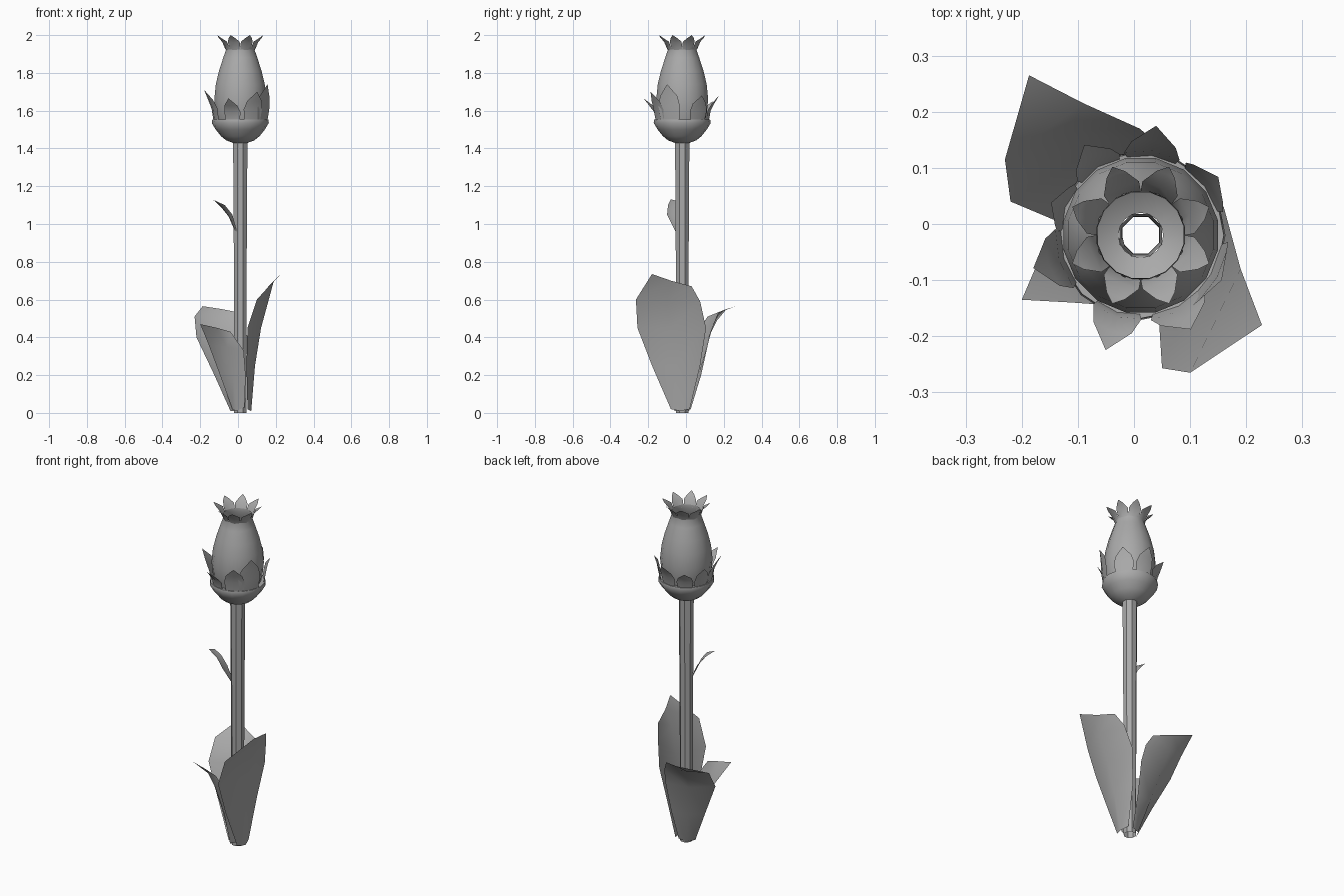
import bpy, bmesh, math
from mathutils import Vector

CX, CY = 0.012, -0.02  # stem axis

grey = bpy.data.materials.new("soft_grey")
grey.diffuse_color = (0.4, 0.4, 0.4, 1)


def finish(name, bm, angle=40):
    bmesh.ops.remove_doubles(bm, verts=bm.verts, dist=0.0002)
    bmesh.ops.recalc_face_normals(bm, faces=bm.faces)
    me = bpy.data.meshes.new(name)
    bm.to_mesh(me)
    bm.free()
    me.materials.append(grey)
    ob = bpy.data.objects.new(name, me)
    bpy.context.collection.objects.link(ob)
    bpy.ops.object.select_all(action='DESELECT')
    ob.select_set(True)
    bpy.context.view_layer.objects.active = ob
    bpy.ops.object.shade_smooth_by_angle(angle=math.radians(angle))
    return ob


def polar(r, a, z):
    return Vector((CX + r * math.cos(a), CY + r * math.sin(a), z))


def grid(bm, rows, wrap=False):
    """Skin equal-length rows of points."""
    vs = [[bm.verts.new(p) for p in row] for row in rows]
    n = len(vs[0])
    for a, b in zip(vs, vs[1:]):
        for i in range(n if wrap else n - 1):
            j = (i + 1) % n
            bm.faces.new((a[i], a[j], b[j], b[i]))


def lathe(name, profile, sides, start=0.0):
    bm = bmesh.new()
    grid(bm, [[polar(r, start + math.tau * i / sides, z) for i in range(sides)]
              for r, z in profile], wrap=True)
    return finish(name, bm)


def blade(name, rows):
    bm = bmesh.new()
    grid(bm, rows)
    return finish(name, bm, 50)


# Hollow stem, bud and the cup beneath it
lathe("stem", [(0.035, 0.0), (0.036, 0.7), (0.041, 1.44)], 8, math.pi / 8)
lathe("bud", [(0.115, 1.52), (0.132, 1.58), (0.14, 1.66), (0.132, 1.74), (0.115, 1.81),
              (0.092, 1.88), (0.078, 1.92), (0.08, 1.94)], 16, math.pi / 16)
lathe("cup", [(0.04, 1.43), (0.075, 1.443), (0.102, 1.465), (0.13, 1.50), (0.151, 1.535),
              (0.148, 1.553), (0.12, 1.55)], 16)

# Curled teeth around the bud opening
bm = bmesh.new()
for k in range(8):
    a = math.pi / 8 + k * math.pi / 4
    w = math.pi / 8
    grid(bm, [[polar(0.079, a - w, 1.925), polar(0.08, a, 1.92), polar(0.079, a + w, 1.925)],
              [polar(0.096, a - 0.36, 1.965), polar(0.092, a, 1.96), polar(0.096, a + 0.36, 1.965)],
              [polar(0.118, a - 0.15, 1.985), polar(0.118, a, 1.985), polar(0.118, a + 0.15, 1.985)],
              [polar(0.132, a, 2.0)] * 3])
bmesh.ops.dissolve_degenerate(bm, dist=0.0002, edges=bm.edges)
finish("bud_teeth", bm)

# Sepals: angle in degrees, tip radius, tip height, half width
sepals = [(197, 0.20, 1.71, 0.055), (253, 0.214, 1.665, 0.045), (-62, 0.19, 1.70, 0.055),
          (-29, 0.165, 1.74, 0.065), (37, 0.173, 1.68, 0.055), (82, 0.197, 1.68, 0.05),
          (122, 0.19, 1.65, 0.045), (160, 0.17, 1.66, 0.045)]
bm = bmesh.new()
for deg, r, z, w in sepals:
    a = math.radians(deg)
    side = Vector((-math.sin(a), math.cos(a), 0))
    rows = []
    for t, rad, k in ((0, 0.142, 0.85), (0.4, 0.152, 1.0), (0.68, 0.145 + (r - 0.145) * 0.5, 0.8),
                      (1, r, 0.0)):
        h = 1.545 + (z - 1.545) * t
        mid = polar(rad, a, h)
        edge = polar(rad - 0.01 * k, a, h)
        rows.append([edge - side * w * k, mid, edge + side * w * k])
    grid(bm, rows)
bmesh.ops.dissolve_degenerate(bm, dist=0.0002, edges=bm.edges)
finish("sepals", bm, 50)

# Broad leaves from the foot of the stem: left edge, middle, right edge per row
blade("right_leaf", [
    [(0.05, -0.08, 0.02), (0.07, -0.03, 0.01), (0.055, 0.02, 0.02)],
    [(0.045, -0.18, 0.25), (0.09, -0.06, 0.25), (0.07, 0.075, 0.25)],
    [(0.05, -0.257, 0.45), (0.122, -0.08, 0.45), (0.1, 0.106, 0.45)],
    [(0.10, -0.265, 0.60), (0.163, -0.1, 0.60), (0.13, 0.075, 0.59)],
    [(0.228, -0.18, 0.735), (0.19, -0.08, 0.70), (0.16, 0.03, 0.67)]])
blade("back_leaf", [
    [(-0.04, -0.03, 0.01), (-0.015, 0.015, 0.01), (0.03, 0.025, 0.02)],
    [(-0.125, 0.0, 0.2), (-0.06, 0.065, 0.2), (0.04, 0.08, 0.2)],
    [(-0.22, 0.04, 0.40), (-0.10, 0.115, 0.39), (0.05, 0.12, 0.38)],
    [(-0.23, 0.115, 0.51), (-0.115, 0.165, 0.49), (0.04, 0.145, 0.47)],
    [(-0.187, 0.265, 0.565), (-0.09, 0.215, 0.55), (0.01, 0.17, 0.53)]])
blade("front_leaf", [
    [(-0.03, -0.03, 0.02), (-0.01, -0.06, 0.01), (0.035, -0.06, 0.03)],
    [(-0.095, -0.025, 0.2), (-0.025, -0.095, 0.2), (0.04, -0.10, 0.2)],
    [(-0.155, -0.03, 0.36), (-0.06, -0.125, 0.35), (0.03, -0.14, 0.33)],
    [(-0.2, -0.135, 0.47), (-0.11, -0.14, 0.45), (-0.04, -0.145, 0.43)]])

# Small curled leaf halfway up the stem
blade("small_leaf", [
    [(-0.005, -0.055, 0.96), (-0.015, -0.045, 0.965), (-0.02, -0.025, 0.97)],
    [(-0.03, -0.10, 1.05), (-0.045, -0.065, 1.04), (-0.05, -0.03, 1.04)],
    [(-0.07, -0.095, 1.10), (-0.085, -0.065, 1.09), (-0.09, -0.03, 1.09)],
    [(-0.135, -0.08, 1.13), (-0.13, -0.065, 1.127), (-0.12, -0.045, 1.12)]])
